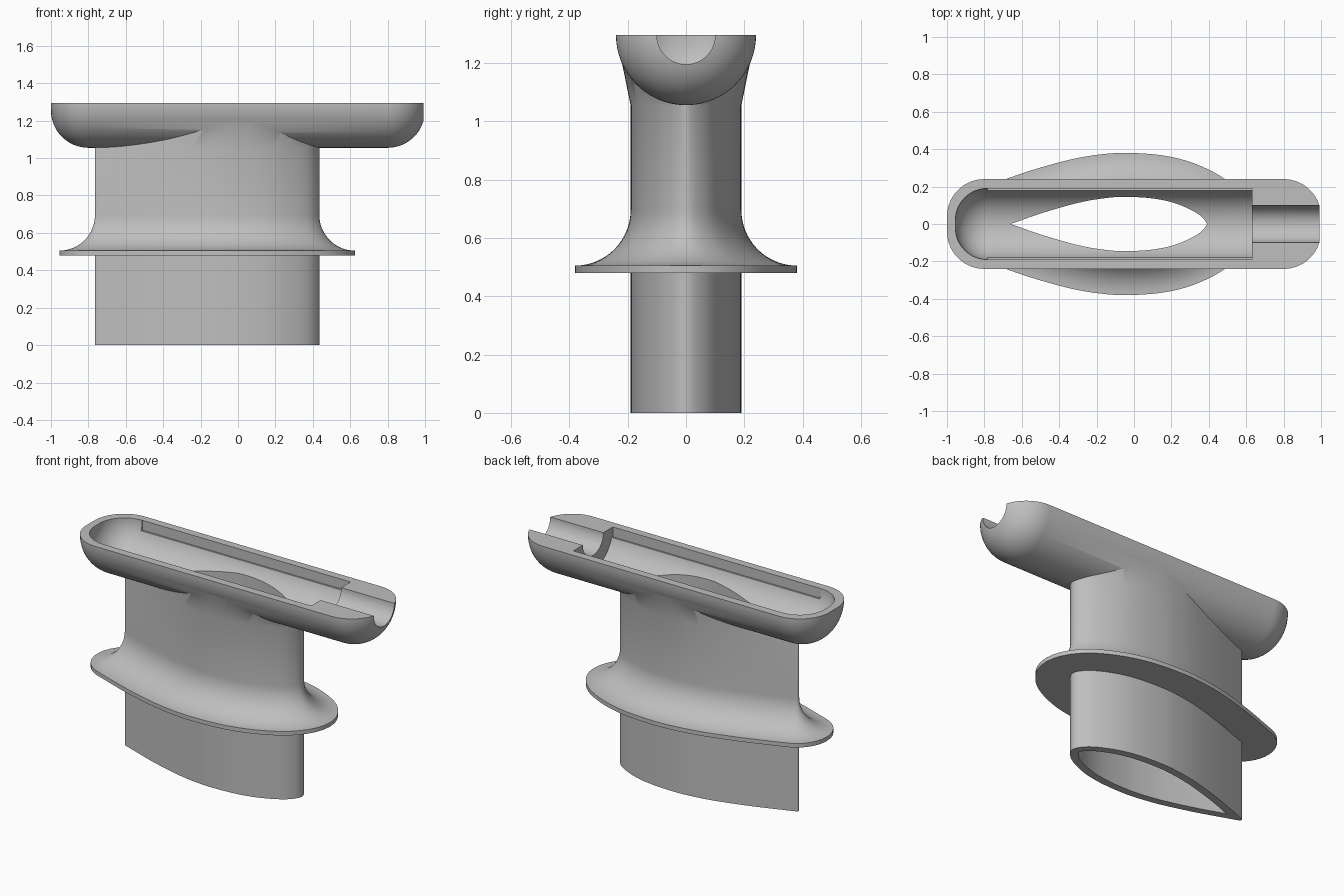
import bpy, bmesh
from math import sin, cos, pi, radians
from mathutils import Vector

if "Cube" in bpy.data.objects:
    bpy.data.objects.remove(bpy.data.objects["Cube"])

grey = bpy.data.materials.new("plain grey")
grey.use_nodes = True
grey.diffuse_color = (0.52, 0.52, 0.52, 1)
grey.node_tree.nodes["Principled BSDF"].inputs["Base Color"].default_value = grey.diffuse_color

RIM = 1.295       # height of the tray rim
FLARE = 0.19      # how far the flange stands out from the stem


def loft(name, rings, cut_above=None):
    """Bridge a stack of equal rings into a capped solid."""
    bm = bmesh.new()
    rows = [[bm.verts.new(p) for p in ring] for ring in rings]
    n = len(rows[0])
    for a, b in zip(rows, rows[1:]):
        for i in range(n):
            j = (i + 1) % n
            bm.faces.new((a[i], a[j], b[j], b[i]))
    bm.faces.new(rows[0])
    bm.faces.new(rows[-1])
    if cut_above is not None:
        bmesh.ops.bisect_plane(bm, geom=bm.verts[:] + bm.edges[:] + bm.faces[:],
                               plane_co=(0, 0, cut_above), plane_no=(0, 0, 1),
                               clear_outer=True)
        bmesh.ops.holes_fill(bm, edges=[e for e in bm.edges if e.is_boundary])
    bmesh.ops.recalc_face_normals(bm, faces=bm.faces[:])
    mesh = bpy.data.meshes.new(name)
    bm.to_mesh(mesh)
    bm.free()
    mesh.materials.append(grey)
    obj = bpy.data.objects.new(name, mesh)
    bpy.context.collection.objects.link(obj)
    return obj


def lathe_x(name, profile, cut_above=None, sides=96):
    """Turn (x, radius) pairs around the rim axis."""
    turn = [2 * pi * k / sides for k in range(sides)]
    return loft(name, [[(x, r * cos(t), RIM + r * sin(t)) for t in turn]
                       for x, r in profile], cut_above)


def round_end(x, radius, fillet, side, steps=16):
    """Profile of a rounded end, from its tip to the full radius."""
    return [(x + side * fillet * (1 - cos(a)), radius - fillet + fillet * sin(a))
            for a in (pi / 2 * k / steps for k in range(steps + 1))]


def boolean(target, tool, operation):
    mod = target.modifiers.new(operation.title(), 'BOOLEAN')
    mod.operation = operation
    mod.solver = 'EXACT'
    mod.object = tool
    bpy.context.view_layer.objects.active = target
    bpy.ops.object.modifier_apply(modifier=mod.name)
    bpy.data.objects.remove(tool)


# Teardrop section: small round trailing edge, then a smooth curve to the nose
tail = [Vector((-0.752 + 0.013 * cos(radians(a)), 0.013 * sin(radians(a))))
        for a in range(180, 108, -9)]
knots = [Vector(p) for p in (
    (-0.756, 0.0125), (-0.68, 0.04), (-0.5, 0.103), (-0.3, 0.159), (-0.15, 0.184),
    (-0.04, 0.19), (0.1, 0.182), (0.22, 0.158), (0.33, 0.113), (0.4, 0.064), (0.435, 0))]
knots = [2 * knots[0] - knots[1]] + knots + [Vector((0.4, -0.064))]
upper = tail[:-1]
for a, b, c, d in zip(knots, knots[1:], knots[2:], knots[3:]):
    for k in range(6):
        t = k / 6
        upper.append(0.5 * (2 * b + (c - a) * t + (2 * a - 5 * b + 4 * c - d) * t ** 2
                            + (3 * b - a - 3 * c + d) * t ** 3))
upper.append(knots[-2])
section = upper + [Vector((p.x, -p.y)) for p in reversed(upper[1:-1])]


def offset(dist):
    out = []
    for i, p in enumerate(section):
        nxt = section[(i + 1) % len(section)]
        t = ((p - section[i - 1]).normalized() + (nxt - p).normalized()).normalized()
        out.append(p + dist * Vector((-t.y, t.x)))
    return out


def ring(dist, z, widen=1.0, shift=0.0):
    return [(p.x + shift, p.y * widen, z) for p in offset(dist)]


# Stem with flange, concave fillet and a flared top
rings = [ring(0, 0), ring(0, 0.48), ring(FLARE, 0.48), ring(FLARE, 0.505)]
for k in range(1, 17):
    a = pi / 2 * k / 16
    rings.append(ring(FLARE * (1 - sin(a)), 0.505 + FLARE * (1 - cos(a))))
rings += [ring(0, 1.055), ring(0, 1.26, 1.22, 0.08)]
body = loft("tray_on_hollow_stem", rings)

# Tray: half cylinder with rounded ends
tray = lathe_x("tray", round_end(-1, 0.24, 0.2, 1) + round_end(1, 0.24, 0.2, -1)[::-1], RIM)
boolean(body, tray, 'UNION')

# Trough, its stepped side ledges and the end groove
boolean(body, lathe_x("trough", round_end(-0.955, 0.19, 0.17, 1) + [(0.63, 0.19)]), 'DIFFERENCE')
ledge = [[(x, y, z) for x, y in ((-0.783, -0.191), (0.63, -0.191), (0.63, 0.191), (-0.783, 0.191))]
         for z in (1.235, 1.6)]
boolean(body, loft("ledge", ledge), 'DIFFERENCE')
boolean(body, lathe_x("groove", [(0.55, 0.1), (1.1, 0.1)], sides=64), 'DIFFERENCE')

# Teardrop bore through the stem
half = [p for p in offset(-0.045)[:len(upper) - 1] if p.y > 0.002 and p.x > -0.66]
bore = [Vector((-0.665, 0))] + half + [Vector((0.39, 0))]
bore += [Vector((p.x, -p.y)) for p in reversed(half)]
boolean(body, loft("bore", [[(p.x, p.y, z) for p in bore] for z in (-0.1, 1.6)]), 'DIFFERENCE')

# Smooth curves, crisp edges
bpy.ops.object.select_all(action='DESELECT')
body.select_set(True)
bpy.context.view_layer.objects.active = body
bpy.ops.object.shade_smooth_by_angle(angle=radians(30))
